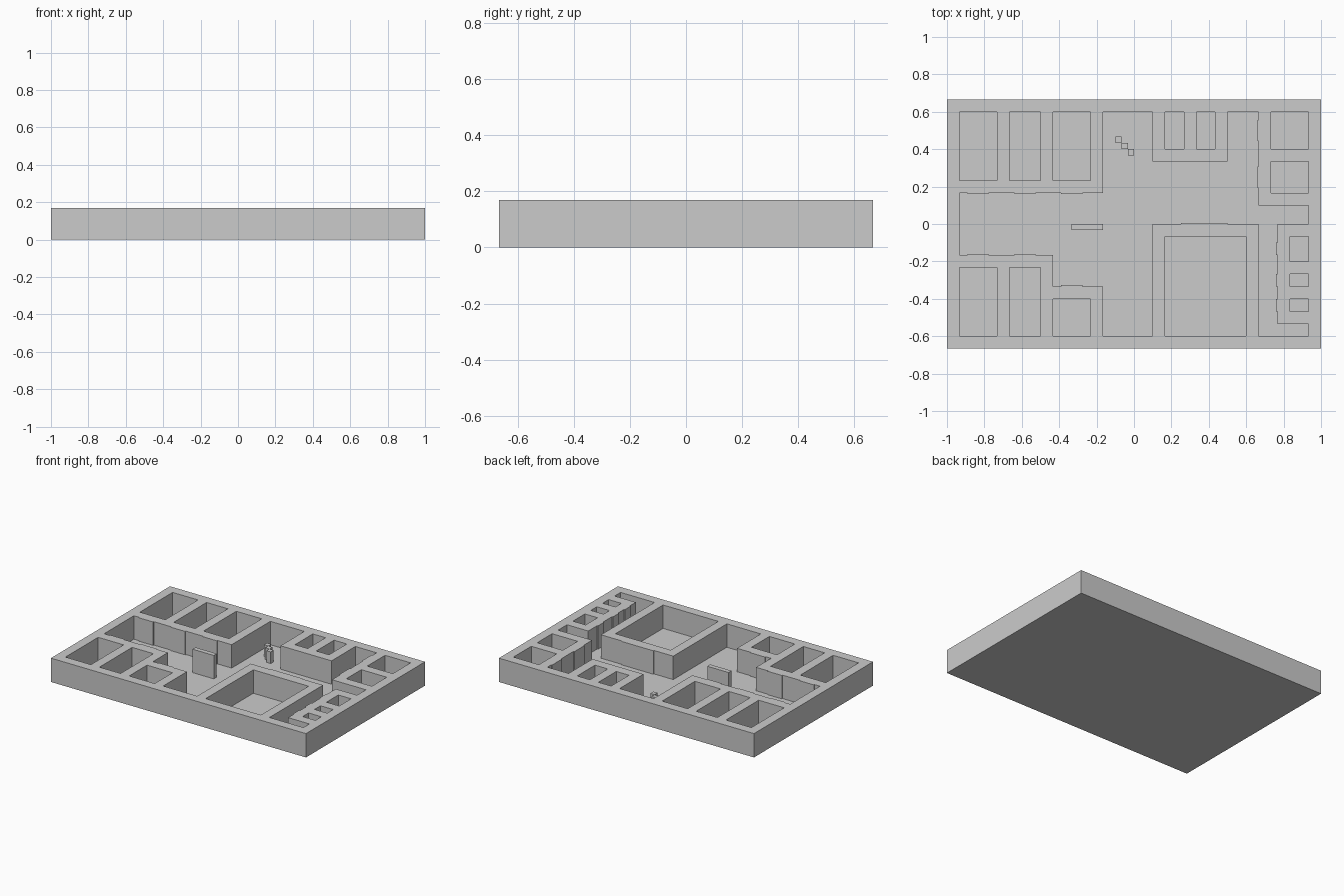
import bpy, bmesh

if "Cube" in bpy.data.objects:
    bpy.data.objects.remove(bpy.data.objects["Cube"])

U = 1 / 30          # layout module: the plan sits on a 60 x 40 grid
FLOOR = 0.003
TOP = 0.169


def box(name, x0, x1, y0, y1, z0=FLOOR, z1=TOP):
    """Box from grid extents in plan and real heights."""
    bm = bmesh.new()
    bmesh.ops.create_cube(bm, size=1)
    for v in bm.verts:
        v.co.x = (x0 if v.co.x < 0 else x1) * U
        v.co.y = (y0 if v.co.y < 0 else y1) * U
        v.co.z = z0 if v.co.z < 0 else z1
    me = bpy.data.meshes.new(name)
    bm.to_mesh(me)
    bm.free()
    ob = bpy.data.objects.new(name, me)
    bpy.context.collection.objects.link(ob)
    return ob


def rect(x0, x1, y0, y1):
    return [(x0, y0), (x1, y0), (x1, y1), (x0, y1)]


# Floor slab
box("floor_slab", -30, 30, -20, 20, 0, FLOOR)

# Plan outlines: outer edge, hallway, closed rooms
hallway = [(-28, 5), (-5, 5), (-5, 18), (3, 18), (3, 10), (15, 10), (15, 18),
           (20, 18), (20, 3), (28, 3), (28, 0), (23, 0), (23, -16), (28, -16),
           (28, -18), (20, -18), (20, 0), (3, 0), (3, -18), (-5, -18),
           (-5, -10), (-13, -10), (-13, -5), (-28, -5)]
outlines = [rect(-30, 30, -20, 20), hallway, rect(5, 18, -18, -2)]
left_rooms = [(-28, -22, -7), (-20, -15, -7), (-13, -7, -12)]
for x0, x1, y_low in left_rooms:
    outlines += [rect(x0, x1, 7, 18), rect(x0, x1, -18, y_low)]
outlines += [rect(5, 8, 12, 18), rect(10, 13, 12, 18)]
outlines += [rect(22, 28, 12, 18), rect(22, 28, 5, 10)]
small_rooms = [(-6, -2), (-10, -8), (-14, -12)]
outlines += [rect(25, 28, y0, y1) for y0, y1 in small_rooms]

# Walls: one filled plan with holes, extruded to height
cu = bpy.data.curves.new("walls_plan", 'CURVE')
cu.dimensions = '2D'
cu.fill_mode = 'BOTH'
cu.extrude = (TOP - FLOOR) / 2
for pts in outlines:
    sp = cu.splines.new('POLY')
    sp.points.add(len(pts) - 1)
    for p, (x, y) in zip(sp.points, pts):
        p.co = (x * U, y * U, 0, 1)
    sp.use_cyclic_u = True
plan = bpy.data.objects.new("walls_plan", cu)
bpy.context.collection.objects.link(plan)
dg = bpy.context.evaluated_depsgraph_get()
mesh = bpy.data.meshes.new_from_object(plan.evaluated_get(dg))
bpy.data.objects.remove(plan)
bm = bmesh.new()
bm.from_mesh(mesh)
bmesh.ops.remove_doubles(bm, verts=bm.verts, dist=1e-5)
bmesh.ops.recalc_face_normals(bm, faces=bm.faces)
for f in bm.faces:
    f.smooth = False
bm.to_mesh(mesh)
bm.free()
walls = bpy.data.objects.new("walls", mesh)
walls.location.z = (TOP + FLOOR) / 2
bpy.context.collection.objects.link(walls)

# Thin door panels standing slightly proud of the hallway walls
D = 0.2
for (x0, x1, y_low), y_wall in zip(left_rooms, (-5, -5, -10)):
    c = (x0 + x1) / 2
    box("door_upper", c - 1.7, c + 1.7, 5 - D, 5)
    box("door_lower", c - 1.7, c + 1.7, y_wall, y_wall + D)
box("door_hall", 7.5, 15, 0, D)
for c in (15, 7.5):
    box("door_right", 20 - D, 20, c - 1.7, c + 1.7)
for y0, y1 in small_rooms:
    c = (y0 + y1) / 2
    box("door_small", 23 - D, 23, c - 1, c + 1)

# Free-standing screen wall
box("screen_wall", -10, -5, -1, 0)

# Diagonal row of half-height posts
for i in range(3):
    box("post", -3 + i, -2 + i, 13 - i, 14 - i, FLOOR, 0.085)
